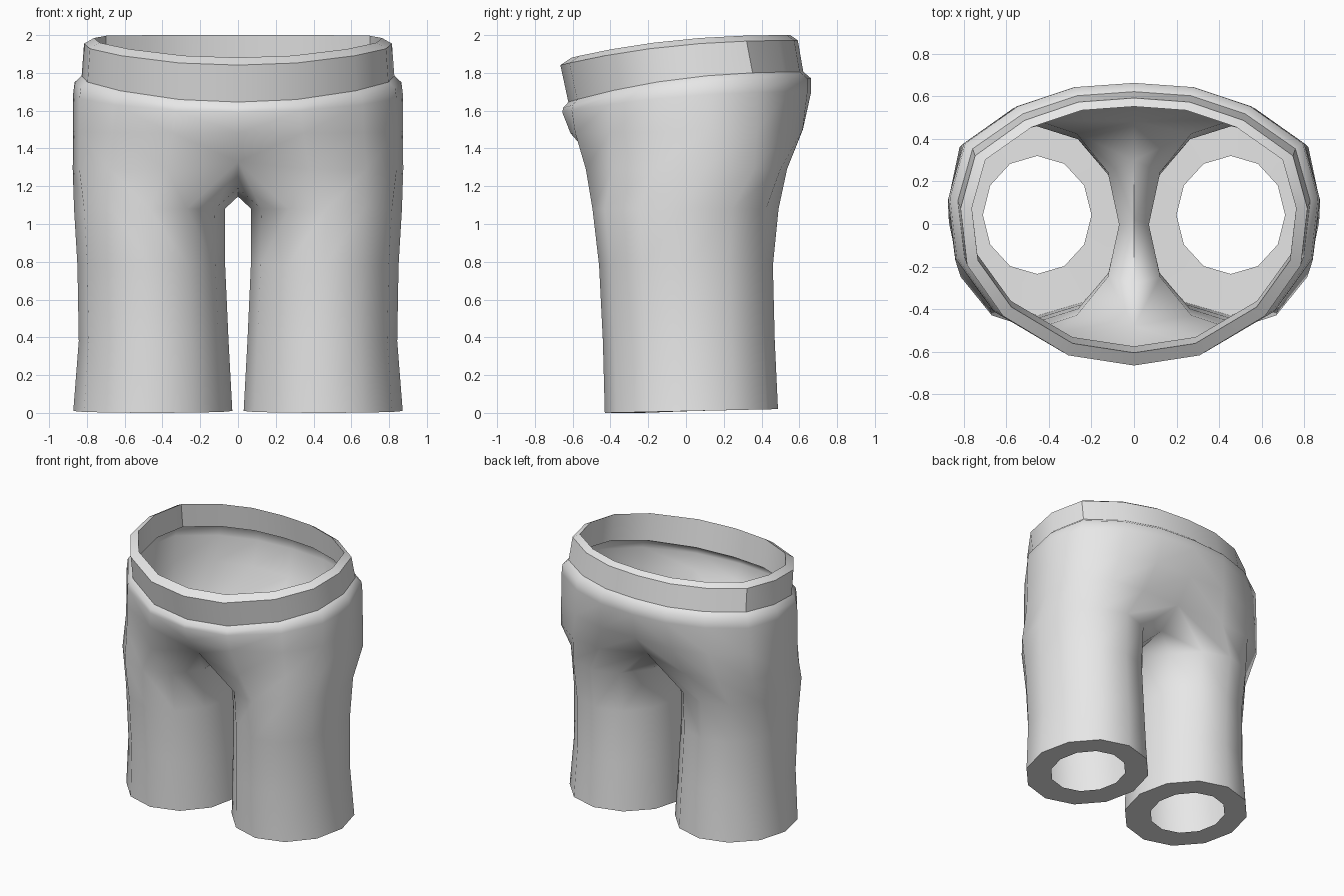
import bpy, bmesh, math

if "Cube" in bpy.data.objects:
    bpy.data.objects.remove(bpy.data.objects["Cube"])

grey = bpy.data.materials.new("plain_grey")
grey.diffuse_color = (0.8, 0.8, 0.8, 1)
grey.use_nodes = True
grey.node_tree.nodes["Principled BSDF"].inputs["Base Color"].default_value = grey.diffuse_color

# Right half of the waist outline, from front centre to back centre
WAIST = [(0, -.655), (.33, -.605), (.66, -.41), (.84, -.16), (.873, .12),
         (.80, .38), (.55, .555), (.28, .645), (0, .665)]
# Hip outline where the legs join, and the seam running back under the crotch
HIP = [(0, -.48, 1.33), (.38, -.53, 1.29), (.68, -.39, 1.29), (.84, -.17, 1.29),
       (.875, .1, 1.29), (.82, .36, 1.29), (.62, .5, 1.29), (.36, .535, 1.29),
       (0, .48, 1.33)]
SEAM = [(0, .3, 1.2), (0, .02, 1.145), (0, -.28, 1.19)]


def tilt(y, front, back, power):
    """Height that drops from back to front along the slanted waist."""
    return back - (back - front) * max(0, min(1, (.66 - y) / 1.32)) ** power


def waist_ring(half_width, y0, y1, front, back, power=2.3):
    ring = []
    for x, y in WAIST:
        ny = y0 + (y + .655) / 1.32 * (y1 - y0)
        ring.append((x * half_width / .873, ny, tilt(y, front, back, power)))
    return ring


def leg_ring(z0, z1, x0, x1, y0, y1):
    """Twelve-sided leg section, starting at the inner front."""
    ring = []
    for i in range(12):
        a = math.radians(-120 + 30 * i)
        t = (1 + math.sin(a)) / 2
        ring.append(((x0 + x1) / 2 + (x1 - x0) / 2 * math.cos(a),
                     y0 + (y1 - y0) * t, z0 + (z1 - z0) * t))
    return ring


def bridge(bm, a, b, closed):
    n = len(a)
    for i in range(n if closed else n - 1):
        j = (i + 1) % n
        bm.faces.new((a[i], a[j], b[j], b[i]))


def finish(bm, name, angle):
    """Mirror the right half, weld the middle and shade."""
    bmesh.ops.mirror(bm, geom=bm.verts[:] + bm.edges[:] + bm.faces[:],
                     axis='X', merge_dist=1e-4)
    bmesh.ops.remove_doubles(bm, verts=bm.verts[:], dist=1e-4)
    bmesh.ops.recalc_face_normals(bm, faces=bm.faces[:])
    mesh = bpy.data.meshes.new(name)
    bm.to_mesh(mesh)
    bm.free()
    mesh.materials.append(grey)
    ob = bpy.data.objects.new(name, mesh)
    bpy.context.collection.objects.link(ob)
    bpy.ops.object.select_all(action='DESELECT')
    ob.select_set(True)
    bpy.context.view_layer.objects.active = ob
    bpy.ops.object.shade_smooth_by_angle(angle=math.radians(angle))


def add(bm, ring):
    return [bm.verts.new(p) for p in ring]


# Shorts body: turned-in hem, leg, crotch, hips and rounded top edge
bm = bmesh.new()
legs = [add(bm, r) for r in (
    leg_ring(0, .02, .20, .71, -.235, .32),
    leg_ring(0, .02, .03, .872, -.43, .487),
    leg_ring(.38, .38, .05, .843, -.44, .47),
    leg_ring(.78, .78, .068, .85, -.46, .46),
    leg_ring(1.08, 1.08, .07, .868, -.495, .49),
    HIP + SEAM)]
# The hip ring runs in the same order as the leg rings
for a, b in zip(legs, legs[1:]):
    bridge(bm, a, b, True)
mid = [(h[0] * .3 + w[0] * .7, h[1] * .25 + w[1] * .75, tilt(w[1], 1.48, 1.5, 1))
       for h, w in zip(HIP, WAIST)]
hips = [legs[-1][:9]] + [add(bm, r) for r in (
    mid,
    waist_ring(.873, -.655, .663, 1.59, 1.70),
    waist_ring(.865, -.65, .663, 1.615, 1.77),
    waist_ring(.828, -.622, .622, 1.645, 1.805))]
for a, b in zip(hips, hips[1:]):
    bridge(bm, a, b, False)
finish(bm, "shorts_body", 70)

# Waistband: slanted hollow band with a bevelled top edge
bm = bmesh.new()
band = [add(bm, r) for r in (
    waist_ring(.828, -.622, .622, 1.64, 1.80),
    waist_ring(.815, -.665, .592, 1.84, 1.972),
    waist_ring(.762, -.605, .552, 1.88, 2.0),
    waist_ring(.765, -.575, .575, 1.67, 1.815))]
for a, b in zip(band, band[1:] + band[:1]):
    bridge(bm, a, b, False)
finish(bm, "waistband", 35)
